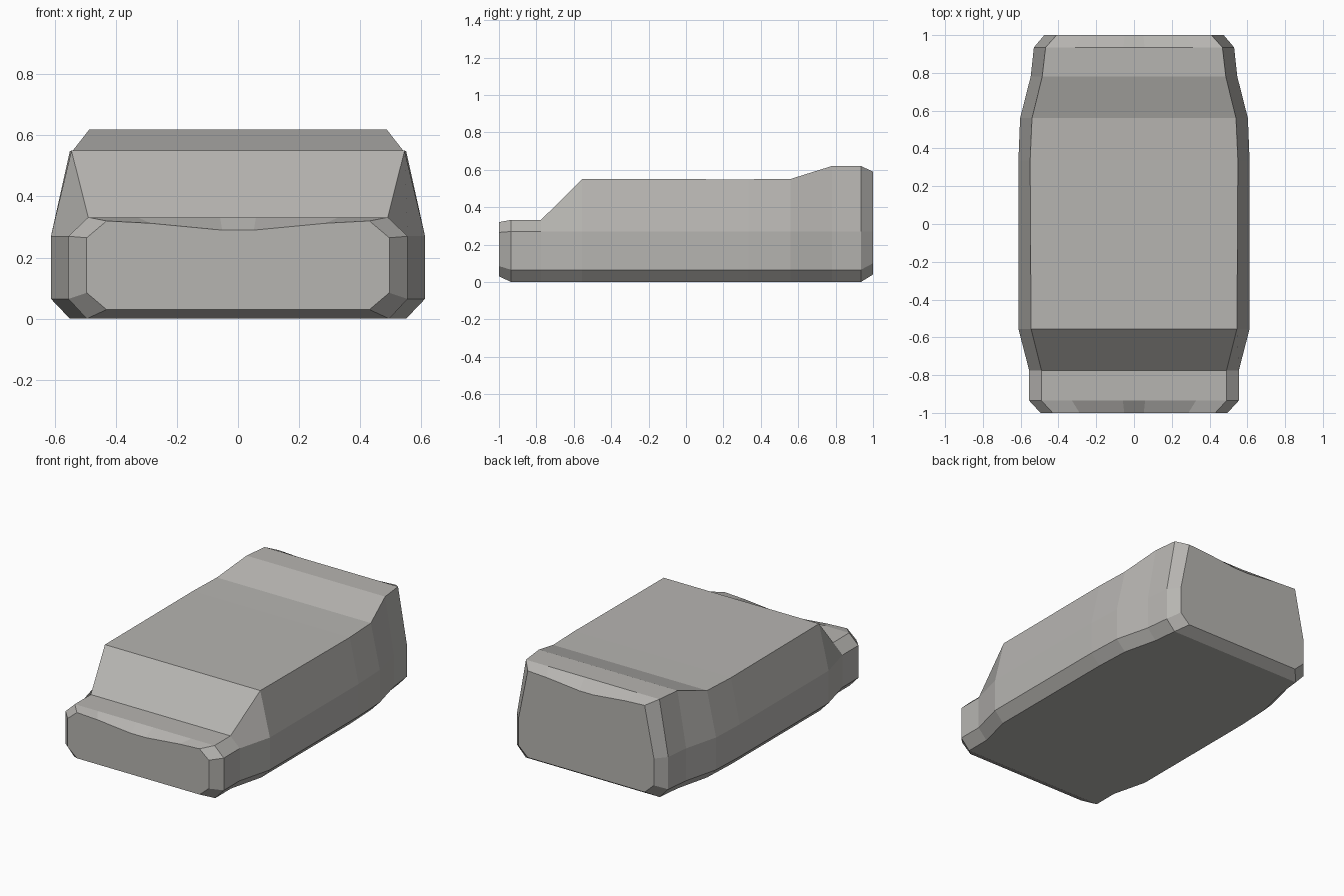
import bpy, bmesh

if "Cube" in bpy.data.objects:
    bpy.data.objects.remove(bpy.data.objects["Cube"])

# Stations along y: y, side half width, top half width, bottom half width,
# floor z, sill z, shoulder z, top z, dip of the top middle
STATIONS = [
    (-1.00, .495, .43, .43, .03, .085, .265, .32, .03),
    (-.935, .555, .49, .495, 0, .065, .27, .332, 0),
    (-.775, .555, .49, .495, 0, .065, .27, .332, 0),
    (-.555, .612, .545, .55, 0, .065, .27, .55, 0),
    (.335, .612, .55, .55, 0, .065, .27, .549, 0),
    (.56, .603, .54, .54, 0, .065, .27, .551, 0),
    (.78, .547, .486, .487, 0, .065, .27, .62, 0),
    (.935, .53, .468, .47, 0, .065, .27, .62, 0),
    (1.00, .475, .41, .41, .04, .10, .27, .59, .03),
]


def section(y, side, top, bottom, z0, z1, z2, z3, dip):
    half = [(bottom, z0), (side, z1), (side, z2), (top, z3),
            (top * .67, z3 - dip * .25), (top * .12, z3 - dip)]
    loop = half + [(-x, z) for x, z in reversed(half)]
    return [(x, y, z) for x, z in loop]


# Body: cross-sections joined front to back, with closed ends
bm = bmesh.new()
rings = [[bm.verts.new(p) for p in section(*s)] for s in STATIONS]
for a, b in zip(rings, rings[1:]):
    n = len(a)
    for i in range(n):
        j = (i + 1) % n
        bm.faces.new((a[i], a[j], b[j], b[i]))
bm.faces.new(rings[0])
bm.faces.new(rings[-1])
bmesh.ops.recalc_face_normals(bm, faces=bm.faces)
mesh = bpy.data.meshes.new("body")
bm.to_mesh(mesh)
bm.free()

# Warm mid grey paint
paint = bpy.data.materials.new("grey_paint")
paint.diffuse_color = (.47, .46, .44, 1)
paint.use_nodes = True
paint.node_tree.nodes["Principled BSDF"].inputs["Base Color"].default_value = paint.diffuse_color
mesh.materials.append(paint)
bpy.context.collection.objects.link(bpy.data.objects.new("body", mesh))
